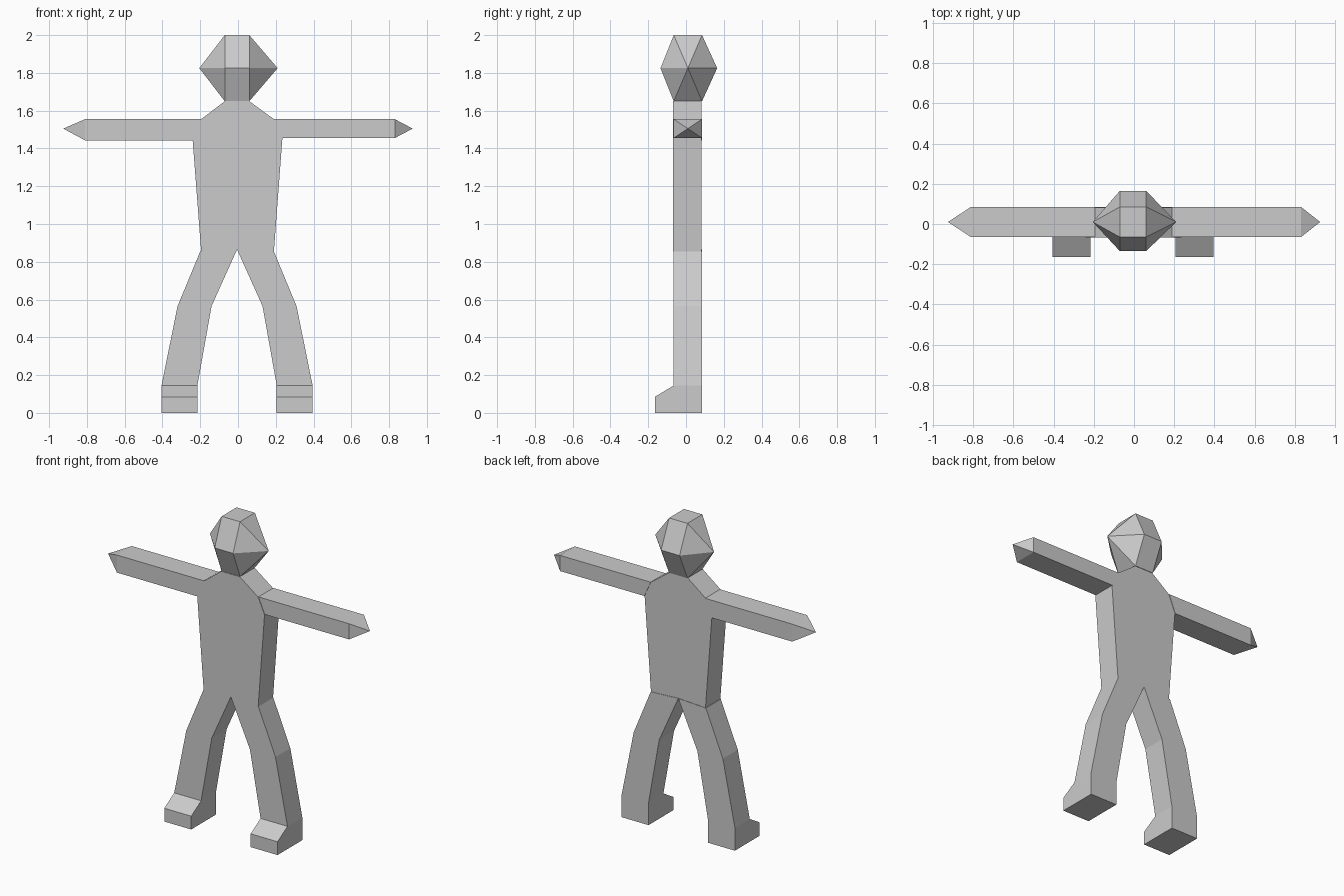
import bpy, bmesh, math

cube = bpy.data.objects.get("Cube")
if cube:
    bpy.data.objects.remove(cube, do_unlink=True)

grey = bpy.data.materials.new("plain_grey")
grey.use_nodes = True
grey.diffuse_color = (0.6, 0.6, 0.6, 1)
grey.node_tree.nodes["Principled BSDF"].inputs["Base Color"].default_value = (0.6, 0.6, 0.6, 1)

MID = -0.005             # mirror plane of the figure
FRONT, BACK = -0.065, 0.085


def finish(name, bm):
    bmesh.ops.recalc_face_normals(bm, faces=bm.faces)
    mesh = bpy.data.meshes.new(name)
    bm.to_mesh(mesh)
    bm.free()
    mesh.materials.append(grey)
    obj = bpy.data.objects.new(name, mesh)
    bpy.context.collection.objects.link(obj)
    return obj


def prism(name, start, end):
    """Solid between two matching outlines."""
    bm = bmesh.new()
    a = [bm.verts.new(p) for p in start]
    b = [bm.verts.new(p) for p in end]
    bm.faces.new(a)
    bm.faces.new(b[::-1])
    for i in range(len(a)):
        j = (i + 1) % len(a)
        bm.faces.new((a[i], b[i], b[j], a[j]))
    return finish(name, bm)


def slab(name, outline, front=FRONT, back=BACK):
    """Front silhouette (x, z) given depth along y."""
    return prism(name, [(x, front, z) for x, z in outline],
                 [(x, back, z) for x, z in outline])


def hull(name, points):
    """Faceted convex solid with flat regions merged."""
    bm = bmesh.new()
    for p in points:
        bm.verts.new(p)
    bmesh.ops.convex_hull(bm, input=bm.verts)
    bmesh.ops.dissolve_limit(bm, angle_limit=math.radians(1),
                             verts=bm.verts, edges=bm.edges)
    return finish(name, bm)


def flip(x, side):
    return x if side > 0 else 2 * MID - x


# Head: square top and bottom, wide six-sided middle
NECK = (-0.07, 0.06)
head_points = [(x, y, z) for x in NECK for y in (FRONT, BACK) for z in (1.65, 2.0)]
head_points += [(x, y, 1.825) for x in NECK for y in (-0.135, 0.165)]
head_points += [(-0.205, 0.01, 1.825), (0.21, 0.01, 1.825)]
hull("head", head_points)

# Torso with neck and sloping shoulders
slab("torso", [(-0.07, 1.65), (-0.195, 1.555), (-0.24, 1.443), (-0.195, 0.855),
               (MID, 0.865), (0.19, 0.855), (0.235, 1.455), (0.19, 1.555),
               (0.06, 1.65)], -0.068, 0.082)

# Arms: straight bars ending in a pyramid point
for name, shoulder, armpit, wrist, tip, low in (
        ("left_arm", 0.19, 0.235, 0.83, 0.925, 1.455),
        ("right_arm", -0.195, -0.24, -0.81, -0.925, 1.443)):
    corners = [(shoulder, 1.555), (armpit, low), (wrist, low), (wrist, 1.555)]
    hull(name, [(x, y, z) for x, z in corners for y in (FRONT, BACK)]
         + [(tip, 0.01, 1.505)])

# Legs bent at the knee, and wedge-toed feet
leg = [(0.19, 0.855), (MID, 0.865), (0.13, 0.565), (0.205, 0.145),
       (0.395, 0.145), (0.31, 0.565)]
foot = [(BACK, 0), (BACK, 0.145), (FRONT, 0.145), (-0.165, 0.085), (-0.165, 0)]
for label, side in (("left", 1), ("right", -1)):
    slab(label + "_leg", [(flip(x, side), z) for x, z in leg])
    inner, outer = flip(0.205, side), flip(0.395, side)
    prism(label + "_foot", [(inner, y, z) for y, z in foot],
          [(outer, y, z) for y, z in foot])
